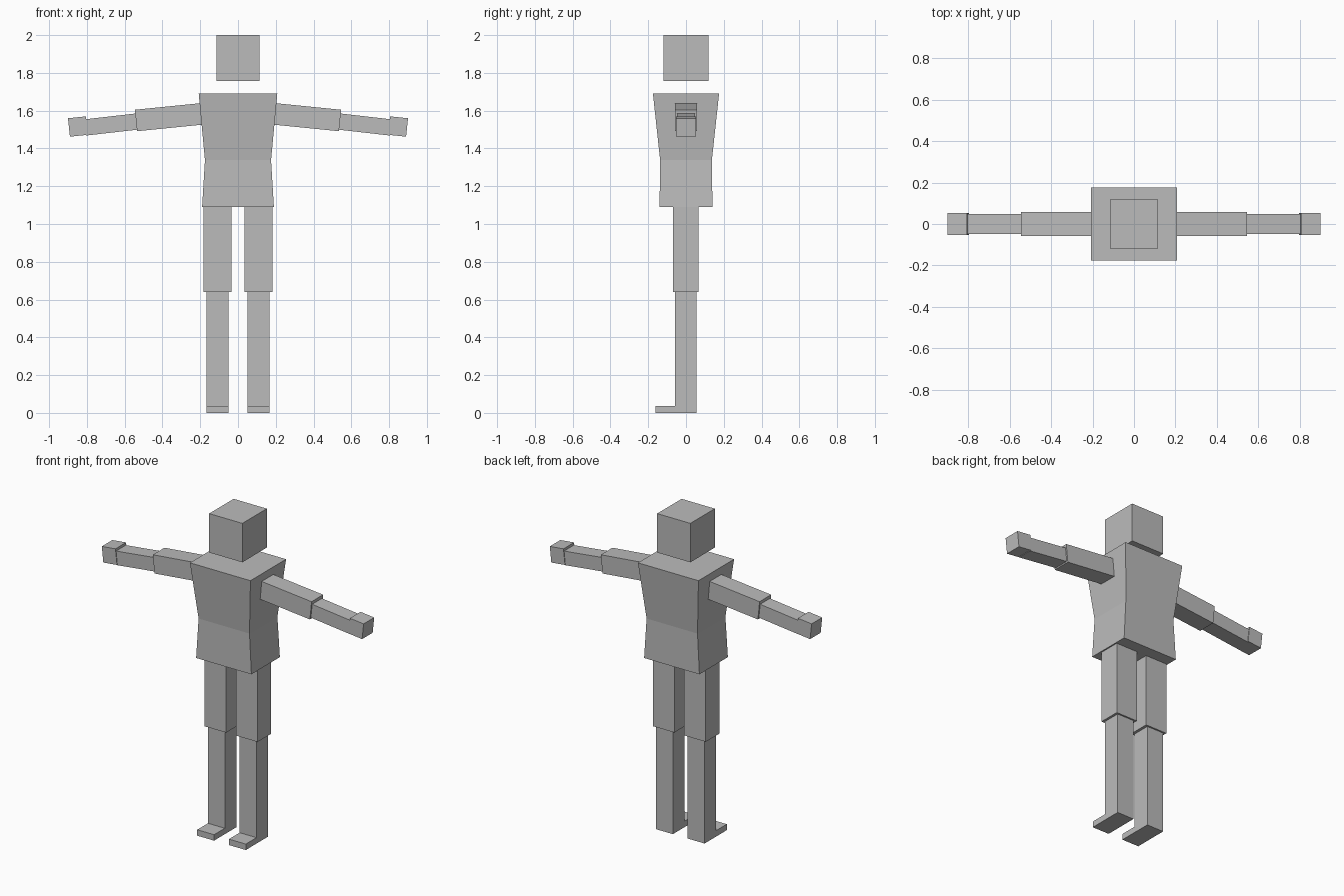
import bpy, bmesh
from mathutils import Vector, Matrix

cube = bpy.data.objects.get("Cube")
if cube:
    bpy.data.objects.remove(cube, do_unlink=True)

# Single plain grey
GREY = (0.5, 0.5, 0.5, 1)
grey = bpy.data.materials.new("plain_grey")
grey.use_nodes = True
grey.diffuse_color = GREY
grey.node_tree.nodes["Principled BSDF"].inputs["Base Color"].default_value = GREY


def finish(name, bm):
    bmesh.ops.recalc_face_normals(bm, faces=bm.faces)
    mesh = bpy.data.meshes.new(name)
    bm.to_mesh(mesh)
    bm.free()
    mesh.materials.append(grey)
    obj = bpy.data.objects.new(name, mesh)
    bpy.context.collection.objects.link(obj)
    return obj


def box(name, centre, size, rotation=Matrix()):
    bm = bmesh.new()
    matrix = Matrix.Translation(centre) @ rotation @ Matrix.Diagonal((*size, 1))
    bmesh.ops.create_cube(bm, size=1, matrix=matrix)
    return finish(name, bm)


def limb(name, start, end, depth, height):
    """Box running between two (x, z) points, square to its own axis."""
    a, b = Vector((start[0], 0, start[1])), Vector((end[0], 0, end[1]))
    turn = Vector((1, 0, 0)).rotation_difference(b - a).to_matrix().to_4x4()
    return box(name, (a + b) / 2, ((b - a).length, depth, height), turn)


# Head, floating above the shoulders
box("head", (0, 0, 1.879), (0.228, 0.24, 0.242))

# Torso: hip, waist and shoulder sections (half width, half depth, height)
bm = bmesh.new()
rings = []
for w, d, z in [(0.19, 0.14, 1.09), (0.175, 0.137, 1.338), (0.208, 0.175, 1.69)]:
    rings.append([bm.verts.new((sx * w, sy * d, z))
                  for sx, sy in ((-1, -1), (1, -1), (1, 1), (-1, 1))])
for low, high in zip(rings, rings[1:]):
    for i in range(4):
        j = (i + 1) % 4
        bm.faces.new((low[i], low[j], high[j], high[i]))
bm.faces.new(rings[0])
bm.faces.new(rings[-1])
finish("torso", bm)

# Side view outline of the shin with its flat foot (y, z)
SHIN = [(0.056, 0), (-0.162, 0), (-0.162, 0.037), (-0.057, 0.037),
        (-0.057, 0.64), (0.056, 0.64)]

for side, s in (("left", 1), ("right", -1)):
    # Arm, drooping slightly outwards
    limb(side + "_upper_arm", (s * 0.18, 1.584), (s * 0.54, 1.548), 0.114, 0.114)
    limb(side + "_forearm", (s * 0.53, 1.543), (s * 0.81, 1.511), 0.096, 0.086)
    limb(side + "_hand", (s * 0.801, 1.521), (s * 0.895, 1.511), 0.104, 0.098)

    # Leg
    box(side + "_thigh", (s * 0.108, -0.001, 0.865), (0.148, 0.134, 0.45))
    bm = bmesh.new()
    face = bm.faces.new([bm.verts.new((s * 0.109 - 0.058, y, z)) for y, z in SHIN])
    new = bmesh.ops.extrude_face_region(bm, geom=[face])["geom"]
    bmesh.ops.translate(bm, vec=(0.116, 0, 0),
                        verts=[v for v in new if isinstance(v, bmesh.types.BMVert)])
    finish(side + "_shin_and_foot", bm)
